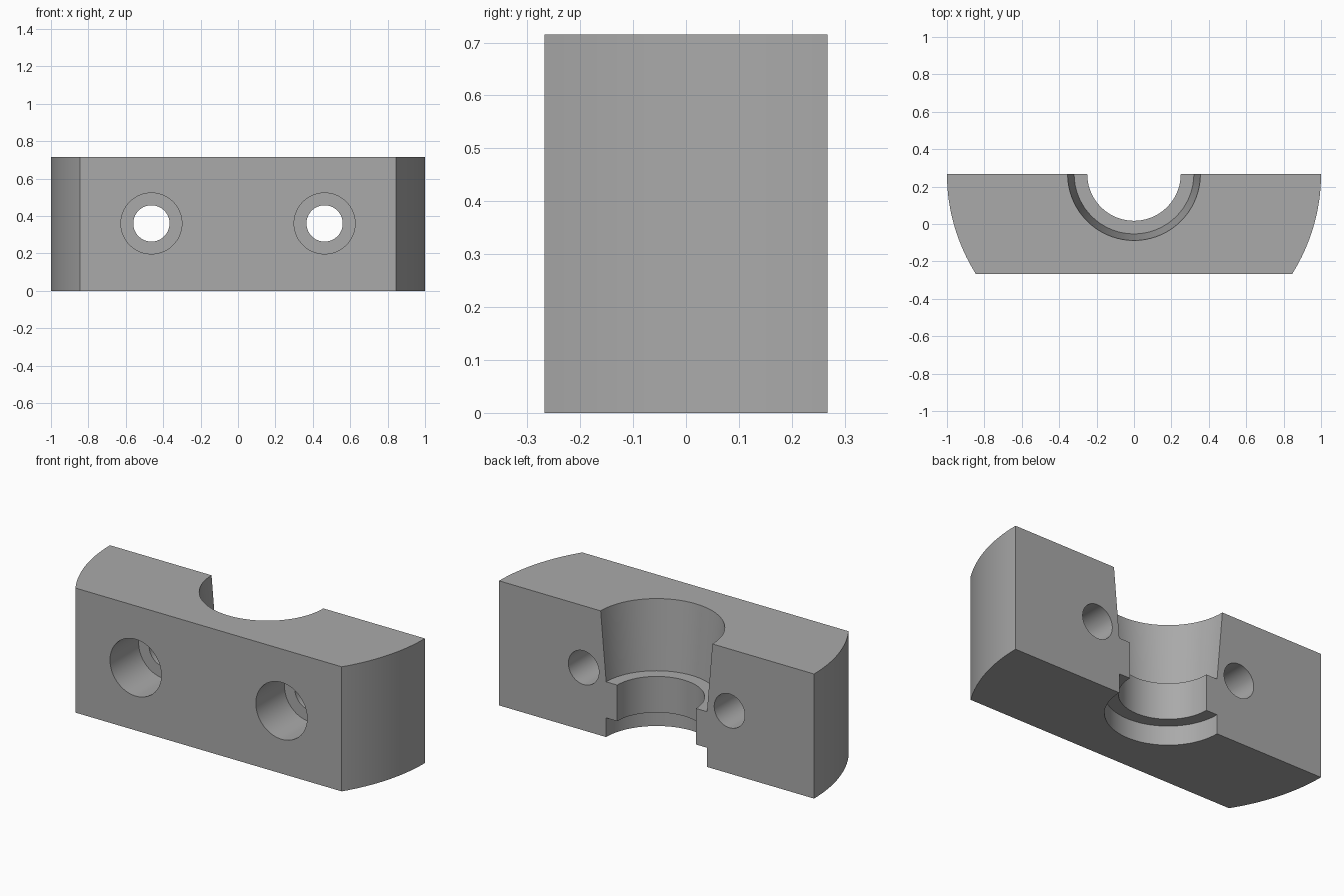
import bpy, bmesh, math
from mathutils import Matrix, Vector

if "Cube" in bpy.data.objects:
    bpy.data.objects.remove(bpy.data.objects["Cube"], do_unlink=True)

HEIGHT = 0.715
BACK = 0.267          # y of the flat split face, also the bore axis
FRONT = -0.267
SEGMENTS = 72

grey = bpy.data.materials.new("plain grey")
grey.use_nodes = True
colour = (0.4, 0.4, 0.4, 1)
grey.diffuse_color = colour
grey.node_tree.nodes["Principled BSDF"].inputs["Base Color"].default_value = colour


def finish(name, bm):
    bmesh.ops.recalc_face_normals(bm, faces=bm.faces)
    mesh = bpy.data.meshes.new(name)
    bm.to_mesh(mesh)
    bm.free()
    mesh.materials.append(grey)
    obj = bpy.data.objects.new(name, mesh)
    bpy.context.collection.objects.link(obj)
    return obj


def lathe(name, profile, matrix):
    """Solid of revolution from (radius, height) pairs, closed at both ends."""
    bm = bmesh.new()
    rings = []
    for r, z in profile:
        angles = [math.tau * i / SEGMENTS for i in range(SEGMENTS)]
        rings.append([bm.verts.new((r * math.cos(a), r * math.sin(a), z)) for a in angles])
    for low, high in zip(rings, rings[1:]):
        for i in range(SEGMENTS):
            j = (i + 1) % SEGMENTS
            bm.faces.new((low[i], low[j], high[j], high[i]))
    bm.faces.new(rings[0])
    bm.faces.new(rings[-1])
    bm.transform(matrix)
    return finish(name, bm)


# Block: slice of a unit disc with a flat front and back
bm = bmesh.new()
sweep = math.asin(BACK - FRONT)
steps = 16
right_arc = [(math.cos(sweep * i / steps), BACK - math.sin(sweep * i / steps))
             for i in range(steps + 1)]
outline = right_arc + [(-x, y) for x, y in reversed(right_arc)]
base = bm.faces.new([bm.verts.new((x, y, 0)) for x, y in outline])
extruded = bmesh.ops.extrude_face_region(bm, geom=[base])["geom"]
top = [v for v in extruded if isinstance(v, bmesh.types.BMVert)]
bmesh.ops.translate(bm, verts=top, vec=Vector((0, 0, HEIGHT)))
block = finish("clamp_block", bm)

# Half bore: bottom recess, narrow neck, tapered upper socket
bore = lathe("bore_cutter",
             [(0.32, -0.05), (0.32, 0.11), (0.25, 0.11), (0.25, 0.317),
              (0.32, 0.317), (0.355, HEIGHT), (0.359, HEIGHT + 0.05)],
             Matrix.Translation((0, BACK, 0)))

# Counterbored bolt holes running front to back
cutters = [bore]
for side, x in (("left", 0.463), ("right", -0.463)):
    placing = Matrix.Translation((x, FRONT, 0.36)) @ Matrix.Rotation(-math.pi / 2, 4, "X")
    cutters.append(lathe(side + "_bolt_cutter",
                         [(0.163, -0.05), (0.163, 0.26), (0.097, 0.26), (0.097, 0.6)],
                         placing))

bpy.ops.object.select_all(action="DESELECT")
block.select_set(True)
bpy.context.view_layer.objects.active = block
for cutter in cutters:
    cutter.hide_render = True
    cut = block.modifiers.new(cutter.name, "BOOLEAN")
    cut.operation = "DIFFERENCE"
    cut.solver = "EXACT"
    cut.object = cutter
    bpy.ops.object.modifier_apply(modifier=cut.name)
for cutter in cutters:
    bpy.data.objects.remove(cutter, do_unlink=True)

bpy.ops.object.shade_smooth_by_angle(angle=math.radians(30))
